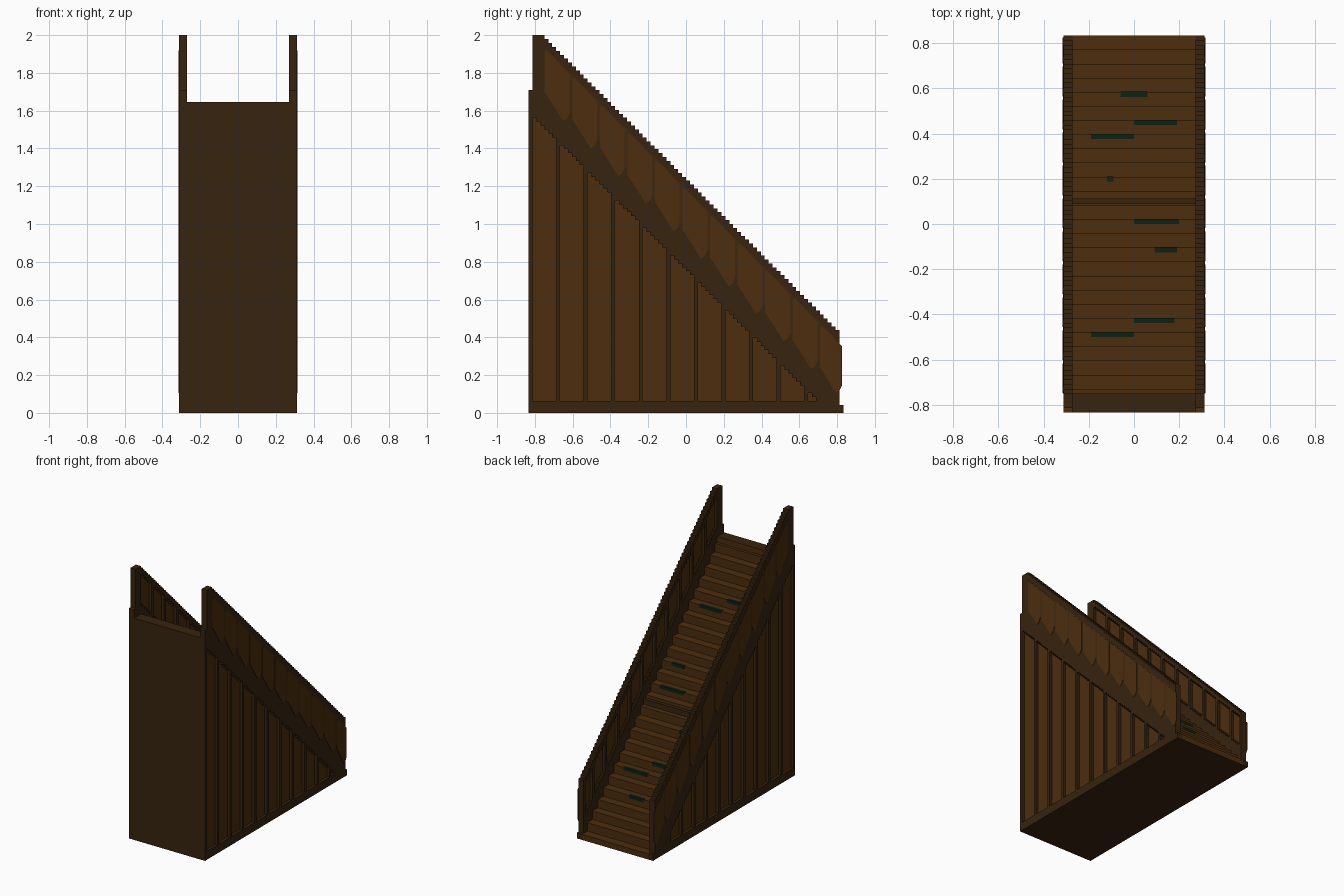
import bpy, bmesh, math

if "Cube" in bpy.data.objects:
    bpy.data.objects.remove(bpy.data.objects["Cube"], do_unlink=True)

U = 2 / 48 / 2        # one block unit
HALF = 40             # half length in blocks


def material(name, rgb):
    m = bpy.data.materials.new(name)
    m.diffuse_color = (*rgb, 1)
    m.use_nodes = True
    b = m.node_tree.nodes["Principled BSDF"]
    b.inputs["Base Color"].default_value = (*rgb, 1)
    b.inputs["Roughness"].default_value = 0.9
    return m


BROWN = material("brown wood", (0.072, 0.026, 0.0045))
DARK = material("dark wood", (0.038, 0.017, 0.0048))
MID = material("seam wood", (0.050, 0.020, 0.0046))
MOSS = material("dark green moss", (0.004, 0.015, 0.006))


def extrude(name, pts, x0, x1, mats, rule=None, mirror=True):
    """Extrude a (y, z) outline along x; everything is in block units."""
    bm = bmesh.new()
    face = bm.faces.new([bm.verts.new((x0 * U, (y - HALF) * U, z * U)) for y, z in pts])
    out = bmesh.ops.extrude_face_region(bm, geom=[face])
    verts = [v for v in out["geom"] if isinstance(v, bmesh.types.BMVert)]
    bmesh.ops.translate(bm, verts=verts, vec=((x1 - x0) * U, 0, 0))
    bmesh.ops.recalc_face_normals(bm, faces=bm.faces)
    if rule:
        for f in bm.faces:
            f.material_index = rule(f)
    me = bpy.data.meshes.new(name)
    bm.to_mesh(me)
    bm.free()
    for m in mats:
        me.materials.append(m)
    ob = bpy.data.objects.new(name, me)
    bpy.context.collection.objects.link(ob)
    if mirror:
        ob.modifiers.new("Mirror", "MIRROR").use_mirror_merge = False
    return ob


def strip(name, i0, i1, lo, hi, x0, x1, mats, rule=None):
    """Stepped band over columns i0..i1 between heights lo(i) and hi(i)."""
    top, bot = [], []
    for i in range(i0, i1 + 1):
        top += [(i, hi(i)), (i + 1, hi(i))]
        bot += [(i, lo(i)), (i + 1, lo(i))]
    pts = []
    for p in top + bot[::-1]:
        # drop repeated and collinear points on flat runs
        if len(pts) > 1 and pts[-1][1] == pts[-2][1] == p[1]:
            pts[-1] = p
        elif not pts or pts[-1] != p:
            pts.append(p)
    return extrude(name, pts, x0, x1, mats, rule)


def const(v):
    return lambda i: v


# Solid flight of stairs with a plain tall front wall
outline = [(0, 0), (80, 0), (80, 2)]
for k in range(26):
    y = 80 - 3 * k
    if k:
        outline.append((y, 2 + 3 * k))
    outline.append((y - 3 if k < 25 else 4, 2 + 3 * k))
    if k < 25:
        continue
outline += [(4, 79), (0, 79)]


def stair_rule(f):
    c = f.calc_center_median()
    return 1 if f.normal.y < -0.5 or f.normal.z < -0.5 or c.z > 78 * U else 0


extrude("stairs", outline, -13, 13, [BROWN, DARK], stair_rule, mirror=False)

# Side walls: end posts, sill and recessed lower panels
strip("front_post", 0, 0, const(0), const(82), 13, 15, [DARK, BROWN],
      lambda f: 1 if f.normal.z > 0.5 else 0)
strip("back_toe", 79, 79, const(0), const(2), 13, 15, [DARK])
strip("wall_sill", 1, 78, const(0), const(3), 13, 15, [DARK])
strip("lower_panels", 1, 72, const(3), lambda i: 76 - i, 13, 14, [BROWN])
for i in range(7, 73, 7):
    strip("lower_batten", i, i, const(3), lambda i: 76 - i, 14, 15, [DARK])

# Sloping parapet: outer skin (brown on its inner face), inner band and handrail
strip("parapet_skin", 1, 78, lambda i: max(3, 76 - i), lambda i: min(94, 97 - i), 14, 15,
      [DARK, BROWN], lambda f: 1 if f.normal.x < -0.5 else 0)
strip("inner_band", 1, 78, lambda i: max(3, 76 - i), lambda i: 86 - i, 13, 14, [DARK])
strip("handrail", 1, 78, lambda i: min(94, 97 - i), lambda i: min(96, 99 - i), 13, 15, [DARK])
for a, b in [(1, 3), (78, 78)] + [(i, i) for i in range(10, 77, 7)]:
    strip("inner_batten", a, b, lambda i: 86 - i, lambda i: min(94, 97 - i), 13, 14, [DARK])

# Painted panels on the outside of the parapet
extrude("panel_seam", [(4, 83), (78, 9), (78, 19), (4, 93)], 15, 15.05, [MID])
for i in range(4, 78, 7):
    a, b = i + 0.1, min(i + 6.4, 79.6)
    pts = [(a, 82.6 - a + 3), (a + 1.2, 85 - a - 1.2), (b - 1.6, 85 - b - 0.4),
           (b - 0.6, 85 - b + 0.3), (b, 85 - b + 1.5),
           (b, 96.6 - b), (b - 0.8, 97.4 - b), (a + 0.5, 96.2 - a), (a, 95.8 - a)]
    extrude("outer_panel", pts, 15, 15.12, [BROWN])

# Dark strip across one tread
extrude("tread_strip", [(44.2, 37), (45.4, 37), (45.4, 35.1), (44.2, 35.1)], -13, 13,
        [DARK], mirror=False)

# Moss patches along some tread edges: x range and step number
for x0, x1, k in [(-0.06, 0.06, 4), (0, 0.19, 6), (-0.19, 0, 7), (-0.12, -0.09, 10),
                  (0, 0.20, 13), (0.09, 0.19, 15), (0, 0.18, 20), (-0.19, 0, 21)]:
    y, z = 80 - 3 * k, 2 + 3 * k
    extrude("moss_patch", [(y - 1, z - 1), (y + 0.1, z - 1), (y + 0.1, z + 0.1), (y - 1, z + 0.1)],
            x0 / U, x1 / U, [MOSS], mirror=False)
